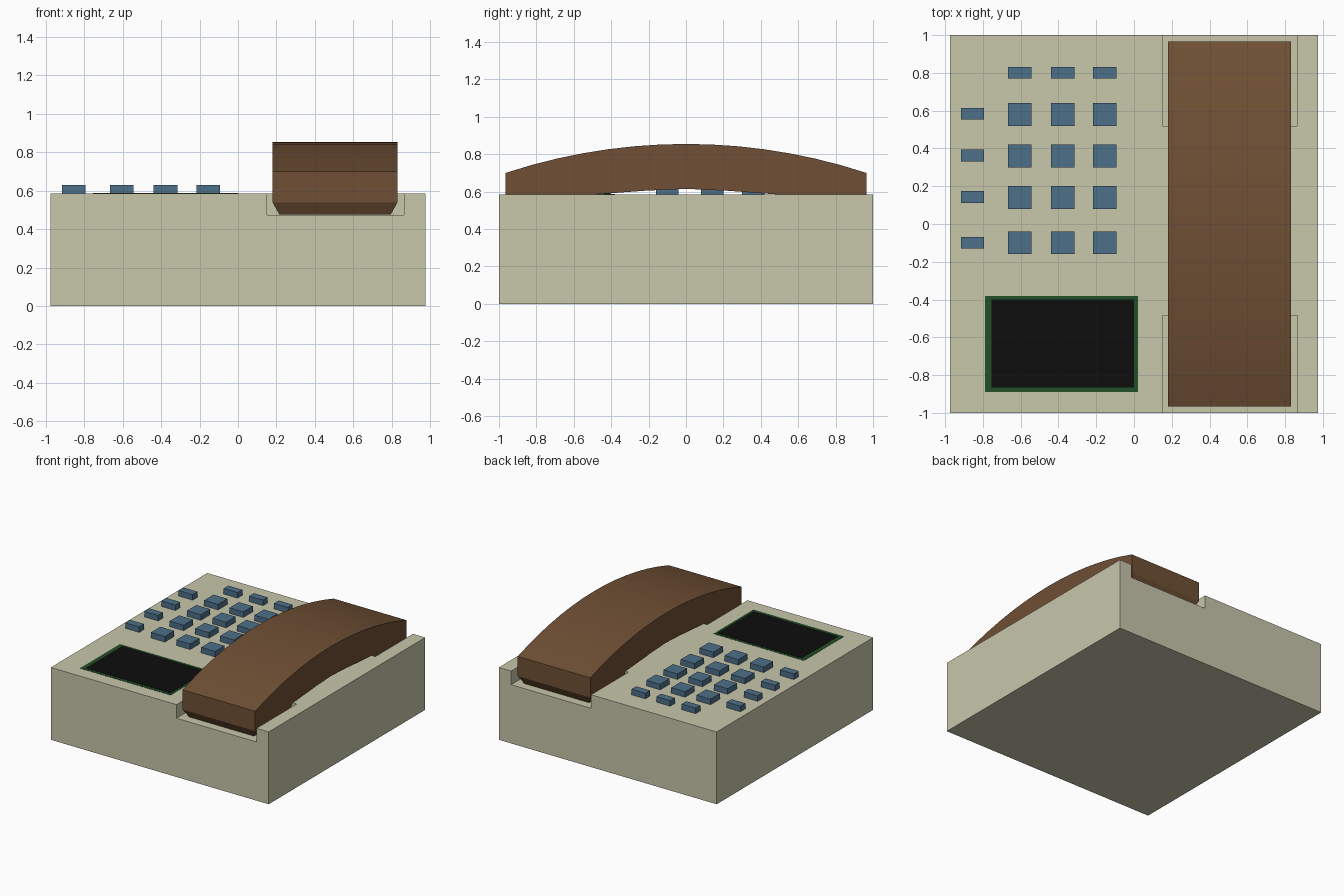
import bpy, bmesh, math

if "Cube" in bpy.data.objects:
    bpy.data.objects.remove(bpy.data.objects["Cube"])


def material(name, rgb):
    m = bpy.data.materials.new(name)
    m.diffuse_color = (*rgb, 1)
    m.use_nodes = True
    m.node_tree.nodes["Principled BSDF"].inputs["Base Color"].default_value = m.diffuse_color
    return m


CREAM = material("cream", (0.58, 0.57, 0.41))
BROWN = material("brown", (0.16, 0.08, 0.035))
BLUE = material("blue", (0.075, 0.16, 0.25))
GREEN = material("green", (0.015, 0.08, 0.02))
BLACK = material("black", (0.004, 0.004, 0.004))


def finish(name, bm, mat):
    bmesh.ops.recalc_face_normals(bm, faces=bm.faces)
    me = bpy.data.meshes.new(name)
    bm.to_mesh(me)
    bm.free()
    ob = bpy.data.objects.new(name, me)
    bpy.context.collection.objects.link(ob)
    if mat:
        me.materials.append(mat)
    return ob


def box(name, x, y, z, mat=None, taper=0.0):
    """Box from (min, max) ranges; taper pulls the bottom edges inward."""
    bm = bmesh.new()
    bmesh.ops.create_cube(bm, size=1)
    for v in bm.verts:
        t = taper if v.co.z < 0 else 0
        v.co = [r[0] + t if c < 0 else r[1] - t for c, r in zip(v.co[:2], (x, y))] + [z[v.co.z > 0]]
    return finish(name, bm, mat)


def prism_x(name, profile, x, mat):
    """Extrude a (y, z) profile along x."""
    bm = bmesh.new()
    face = bm.faces.new([bm.verts.new((x[0], y, z)) for y, z in profile])
    ext = bmesh.ops.extrude_face_region(bm, geom=[face])["geom"]
    bmesh.ops.translate(bm, vec=(x[1] - x[0], 0, 0),
                        verts=[g for g in ext if isinstance(g, bmesh.types.BMVert)])
    return finish(name, bm, mat)


TOP = 0.585

# Body with two cradle recesses open at the ends
body = box("body", (-0.975, 0.975), (-1, 1), (0, TOP), CREAM)
for label, y in (("front", (-1.1, -0.485)), ("back", (0.52, 1.1))):
    cutter = box(label + "_recess_cutter", (0.15, 0.865), y, (0.475, 0.8))
    cutter.hide_render = True
    cutter.hide_viewport = False
    mod = body.modifiers.new(label + "_recess", 'BOOLEAN')
    mod.operation = 'DIFFERENCE'
    mod.solver = 'EXACT'
    mod.object = cutter
    bpy.context.view_layer.objects.active = body
    bpy.ops.object.modifier_apply(modifier=mod.name)
    bpy.data.objects.remove(cutter)

# Handset grip: arched top, gently arched underside
half, low, peak, steps = 0.965, 0.70, 0.855, 14
rise = peak - low
radius = (half ** 2 + rise ** 2) / (2 * rise)
span = math.asin(half / radius)
arc = []
for i in range(steps + 1):
    a = span * (1 - 2 * i / steps)
    arc.append((radius * math.sin(a), peak - radius + radius * math.cos(a)))
under = [(0.965, 0.54), (0.53, 0.54), (0.49, 0.585), (0.22, 0.605)]
profile = arc + [(-y, z) for y, z in under] + [(0, 0.615)] + under[::-1]
handset = prism_x("handset", profile, (0.18, 0.83), BROWN)
bpy.context.view_layer.objects.active = handset
handset.select_set(True)
bpy.ops.object.shade_smooth_by_angle(angle=math.radians(12))
handset.select_set(False)

# Tapered ear and mouth pads resting in the recesses
box("mouth_pad", (0.18, 0.83), (-0.965, -0.53), (0.476, 0.54), BROWN, 0.035)
box("ear_pad", (0.18, 0.83), (0.53, 0.965), (0.476, 0.54), BROWN, 0.035)


def key(name, x, y, depth):
    box(name, (x - 0.062, x + 0.062), (y - depth / 2, y + depth / 2), (TOP - 0.005, 0.63), BLUE)


# Number keys, top function keys and side function keys
COLS = (-0.605, -0.378, -0.155)
ROWS = (0.58, 0.36, 0.14, -0.10)
for x in COLS:
    key("top_key", x, 0.80, 0.06)
    for y in ROWS:
        key("number_key", x, y, 0.12)
for y in ROWS:
    key("side_key", -0.855, y if y < 0 else y + 0.003, 0.062)

# Display and its frame
box("display_frame", (-0.79, 0.02), (-0.89, -0.38), (TOP - 0.01, TOP + 0.002), GREEN)
box("display", (-0.755, 0.0), (-0.865, -0.40), (TOP - 0.01, TOP + 0.004), BLACK)
